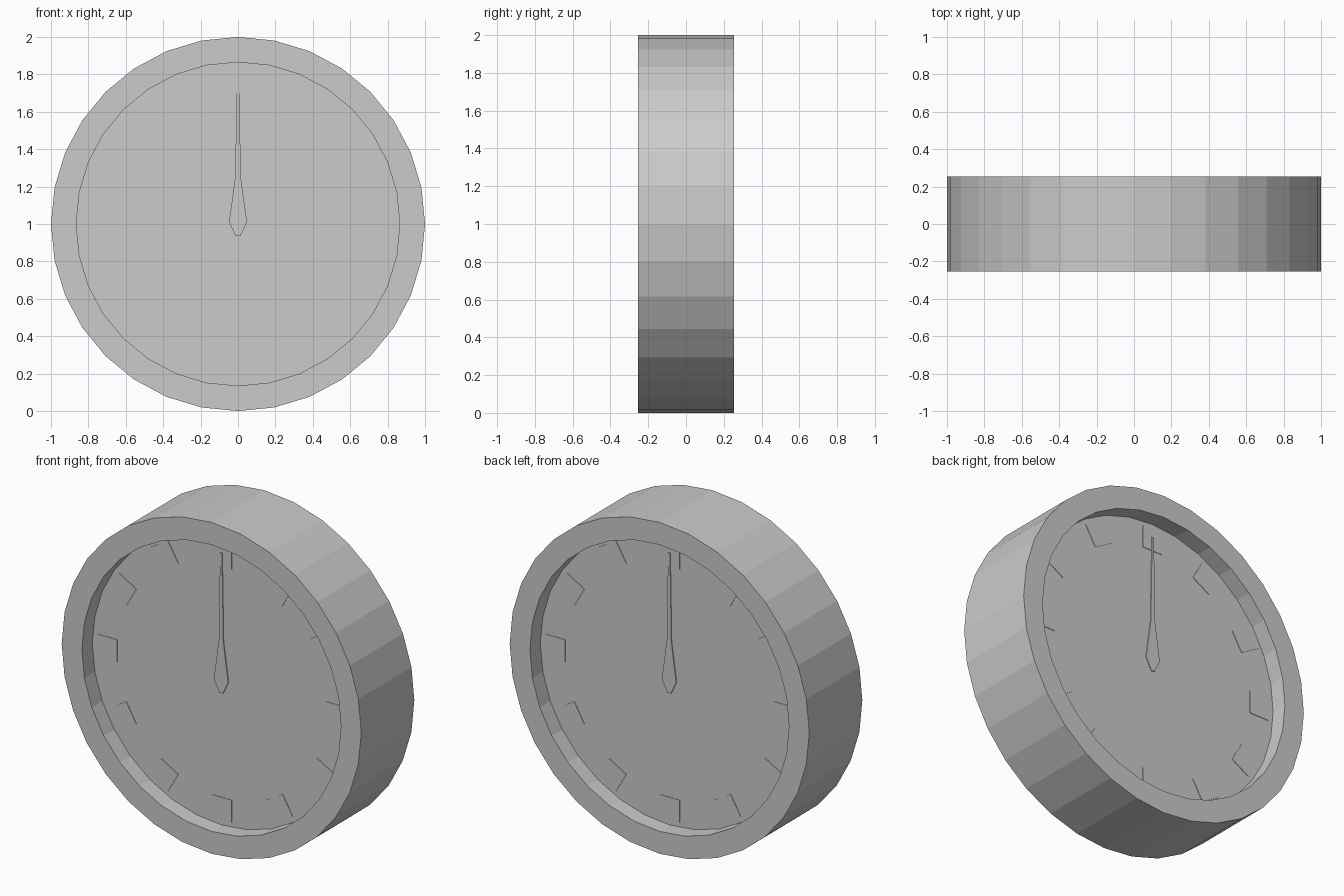
import bpy
import bmesh
from math import pi, sin, cos
from mathutils import Matrix, Vector

cube = bpy.data.objects.get("Cube")
if cube:
    bpy.data.objects.remove(cube)

CENTRE = Vector((0, 0, 1))
SIDES = 32
HALF_DEPTH = 0.253
DIAL_Y = 0.153
RIM = 0.865

grey = bpy.data.materials.new("light_grey")
grey.use_nodes = True
colour = (0.6, 0.6, 0.6, 1)
grey.diffuse_color = colour
grey.node_tree.nodes["Principled BSDF"].inputs["Base Color"].default_value = colour


def finish(name, bm):
    bmesh.ops.recalc_face_normals(bm, faces=bm.faces)
    mesh = bpy.data.meshes.new(name)
    bm.to_mesh(mesh)
    bm.free()
    mesh.materials.append(grey)
    obj = bpy.data.objects.new(name, mesh)
    obj.location = CENTRE
    bpy.context.collection.objects.link(obj)
    return obj


def plate(name, outline, y, thickness, spin=0.0, back=False):
    """Thin plate lying on the dial, turned about the clock centre."""
    bm = bmesh.new()
    face = bm.faces.new([bm.verts.new((x, -y, z)) for x, z in outline])
    out = bmesh.ops.extrude_face_region(bm, geom=[face])
    moved = [v for v in out["geom"] if isinstance(v, bmesh.types.BMVert)]
    bmesh.ops.translate(bm, verts=moved, vec=(0, -thickness, 0))
    bm.transform(Matrix.Rotation(spin, 4, "Y"))
    if back:
        bm.transform(Matrix.Rotation(pi, 4, "Z"))
    return finish(name, bm)


# Case: a deep ring with a recessed dial on both sides
bm = bmesh.new()
profile = [(RIM, -DIAL_Y), (RIM, -HALF_DEPTH), (1, -HALF_DEPTH),
           (1, HALF_DEPTH), (RIM, HALF_DEPTH), (RIM, DIAL_Y)]
rings = []
for radius, y in profile:
    rings.append([bm.verts.new((radius * sin(2 * pi * i / SIDES), y,
                                radius * cos(2 * pi * i / SIDES)))
                  for i in range(SIDES)])
for a, b in zip(rings, rings[1:]):
    for i in range(SIDES):
        j = (i + 1) % SIDES
        bm.faces.new((a[i], a[j], b[j], b[i]))
bm.faces.new(rings[0])
bm.faces.new(rings[-1])
finish("clock_case", bm)

# Hour markers and hand on each dial
marker = [(-0.067, 0.697), (0.067, 0.697), (0.067, 0.831), (-0.067, 0.831)]
half_hand = [(0.012, -0.065), (0.048, 0.01), (0.015, 0.25), (0.006, 0.78)]
hand = half_hand + [(-x, z) for x, z in reversed(half_hand)]
for side, back in (("front", False), ("back", True)):
    for hour in range(12):
        plate(f"{side}_hour_marker_{hour + 1}", marker, DIAL_Y, 0.003,
              (hour + 1) * pi / 6, back)
    plate(f"{side}_hand", hand, DIAL_Y + 0.004, 0.005, 0, back)
